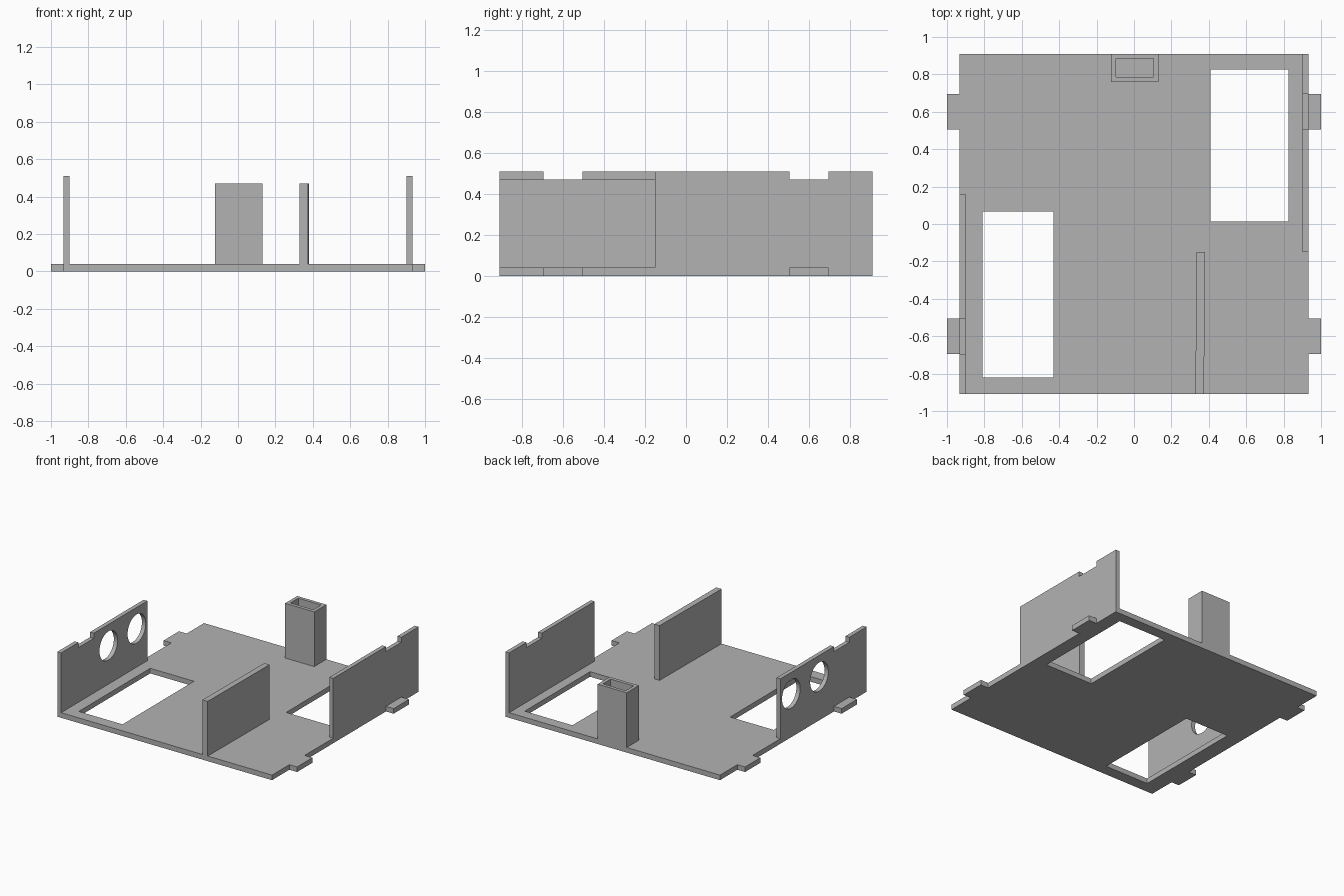
import bpy, bmesh, math
from mathutils import Vector

cube = bpy.data.objects.get("Cube")
if cube:
    bpy.data.objects.remove(cube, do_unlink=True)

grey = bpy.data.materials.new("plain grey")
grey.use_nodes = True
colour = (0.45, 0.45, 0.45, 1)
grey.diffuse_color = colour
grey.node_tree.nodes["Principled BSDF"].inputs["Base Color"].default_value = colour


def rect(a0, a1, b0, b1):
    return [(a0, b0), (a1, b0), (a1, b1), (a0, b1)]


def circle(a, b, r, n=40):
    return [(a + r * math.cos(math.tau * i / n), b + r * math.sin(math.tau * i / n))
            for i in range(n)]


def plate(name, loops, start, end, axis="z"):
    """Fill an outline with its holes and extrude it along an axis."""
    place = (lambda a, b: Vector((a, b, start))) if axis == "z" else \
            (lambda a, b: Vector((start, a, b)))
    push = Vector((0, 0, end - start)) if axis == "z" else Vector((end - start, 0, 0))
    bm = bmesh.new()
    for loop in loops:
        verts = [bm.verts.new(place(*p)) for p in loop]
        for i, v in enumerate(verts):
            bm.edges.new((v, verts[i - 1]))
    bmesh.ops.triangle_fill(bm, edges=bm.edges[:], use_beauty=True)
    ext = bmesh.ops.extrude_face_region(bm, geom=bm.faces[:], use_keep_orig=True)
    bmesh.ops.translate(bm, vec=push,
                        verts=[g for g in ext["geom"] if isinstance(g, bmesh.types.BMVert)])
    bmesh.ops.recalc_face_normals(bm, faces=bm.faces[:])
    mesh = bpy.data.meshes.new(name)
    bm.to_mesh(mesh)
    bm.free()
    mesh.materials.append(grey)
    obj = bpy.data.objects.new(name, mesh)
    bpy.context.collection.objects.link(obj)
    return obj


W, D, FLOOR, TOP, LOW = 0.933, 0.91, 0.04, 0.51, 0.47
TAB0, TAB1 = 0.505, 0.695

# Floor outline with four side tabs and two rectangular openings
side = [(W, -D), (W, -TAB1), (1, -TAB1), (1, -TAB0), (W, -TAB0),
        (W, TAB0), (1, TAB0), (1, TAB1), (W, TAB1), (W, D)]
outline = side + [(-x, y) for x, y in reversed(side)]
plate("floor", [outline, rect(-0.81, -0.43, -0.82, 0.067),
                rect(0.409, 0.825, 0.013, 0.825)], 0, FLOOR)


# Side walls, each with a notch in its top edge
def wall_outline(y0, y1, n0, n1):
    return [(y0, FLOOR), (y1, FLOOR), (y1, TOP), (n1, TOP),
            (n1, LOW), (n0, LOW), (n0, TOP), (y0, TOP)]


plate("left_wall", [wall_outline(-0.15, D, TAB0, TAB1)], 0.9, W, "x")
plate("right_wall", [wall_outline(-D, 0.16, -TAB1, -TAB0),
                     circle(-0.322, 0.342, 0.113), circle(0.027, 0.342, 0.113)],
      -W, -0.9, "x")

# Slightly skewed inner partition
plate("partition", [[(0.328, -D), (0.374, -D), (0.38, -0.15), (0.335, -0.15)]],
      FLOOR, LOW)

# Hollow post at the back edge
plate("hollow_post", [rect(-0.122, 0.131, 0.76, D), rect(-0.095, 0.104, 0.787, 0.884)],
      FLOOR, LOW)
